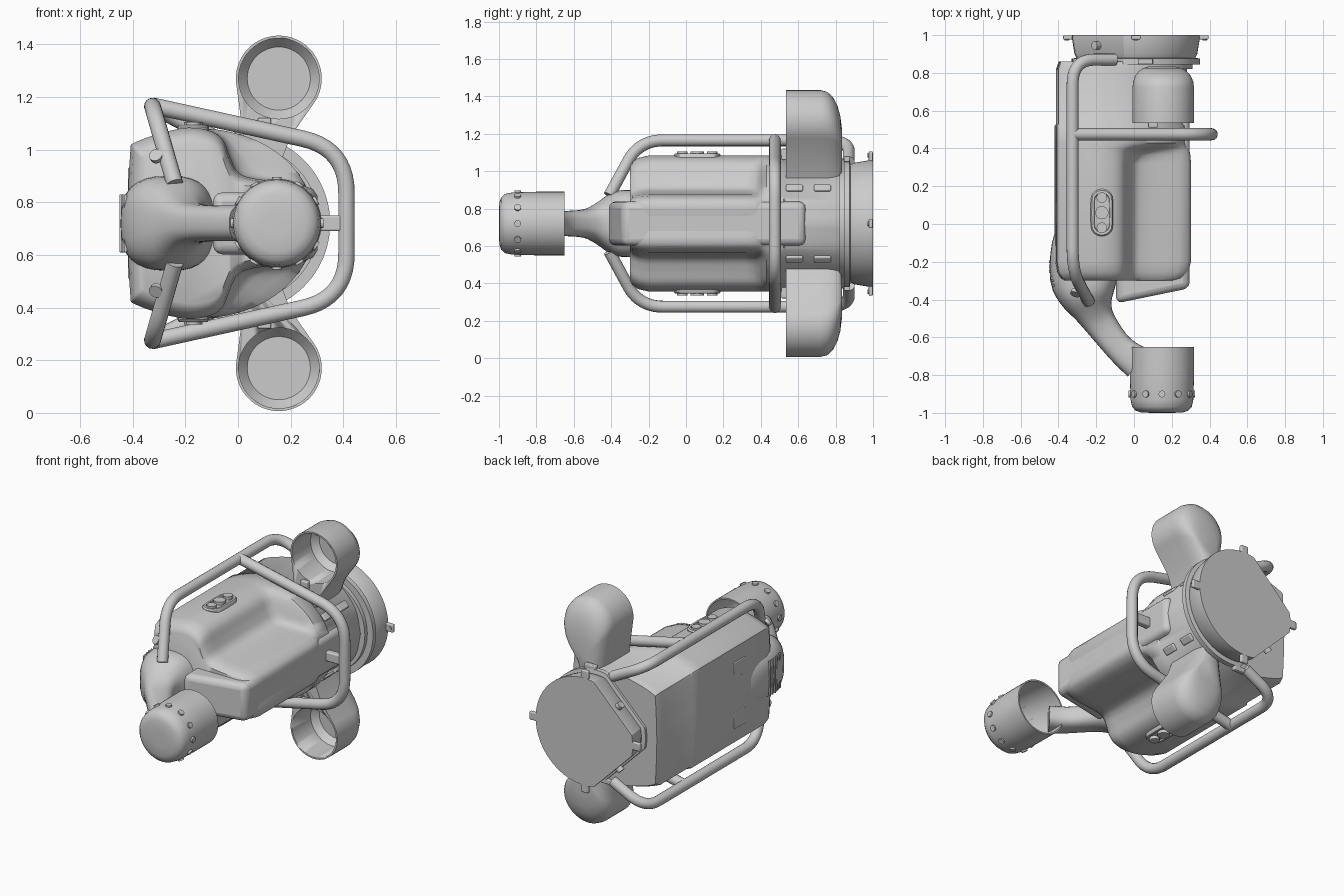
import bpy, bmesh
from math import sin, cos, pi, radians
from mathutils import Vector

if "Cube" in bpy.data.objects:
    bpy.data.objects.remove(bpy.data.objects["Cube"])

Z = 0.72  # mirror height of the whole model


def finish(ob, angle=38):
    bpy.ops.object.select_all(action='DESELECT')
    ob.select_set(True)
    bpy.context.view_layer.objects.active = ob
    bpy.ops.object.shade_smooth_by_angle(angle=radians(angle))
    return ob


def skin(name, rings, angle=38):
    """Closed surface through a list of equal-length point rings."""
    bm = bmesh.new()
    vs = [[bm.verts.new(p) for p in r] for r in rings]
    n = len(vs[0])
    for a, b in zip(vs, vs[1:]):
        for i in range(n):
            bm.faces.new((a[i], a[(i + 1) % n], b[(i + 1) % n], b[i]))
    bm.faces.new(vs[0])
    bm.faces.new(vs[-1])
    bmesh.ops.recalc_face_normals(bm, faces=bm.faces)
    me = bpy.data.meshes.new(name)
    bm.to_mesh(me)
    bm.free()
    ob = bpy.data.objects.new(name, me)
    bpy.context.collection.objects.link(ob)
    return finish(ob, angle)


def lathe(name, x, z, prof, n=48):
    return skin(name, [[(x + r * cos(2 * pi * i / n), y, z + r * sin(2 * pi * i / n))
                        for i in range(n)] for r, y in prof])


def box(name, loc, size, rot=(0, 0, 0), bevel=0.01):
    bpy.ops.mesh.primitive_cube_add(size=1, location=loc, rotation=rot)
    ob = bpy.context.object
    ob.name = name
    ob.scale = size
    bpy.ops.object.transform_apply(location=False, rotation=False)
    m = ob.modifiers.new("bevel", 'BEVEL')
    m.width, m.segments = bevel, 3
    return finish(ob)


def disc(name, loc, r, depth, axis):
    bpy.ops.mesh.primitive_cylinder_add(vertices=20, radius=r, depth=depth, location=loc)
    ob = bpy.context.object
    ob.name = name
    ob.rotation_euler = Vector(axis).to_track_quat('Z', 'Y').to_euler()
    return finish(ob)


def tube(name, pts, r, fillet):
    """Pipe along a polyline with rounded corners."""
    pts = [Vector(p) for p in pts]
    path = [pts[0]]
    for a, b, c in zip(pts, pts[1:], pts[2:]):
        p, q = b + (a - b).normalized() * fillet, b + (c - b).normalized() * fillet
        path += [p * (1 - t) ** 2 + b * 2 * t * (1 - t) + q * t * t for t in [k / 10 for k in range(11)]]
    path.append(pts[-1])
    cu = bpy.data.curves.new(name, 'CURVE')
    cu.dimensions, cu.bevel_depth, cu.bevel_resolution, cu.use_fill_caps = '3D', r, 5, True
    sp = cu.splines.new('POLY')
    sp.points.add(len(path) - 1)
    for s, p in zip(sp.points, path):
        s.co = (*p, 1)
    ob = bpy.data.objects.new(name, cu)
    bpy.context.collection.objects.link(ob)
    bpy.ops.object.select_all(action='DESELECT')
    ob.select_set(True)
    bpy.context.view_layer.objects.active = ob
    bpy.ops.object.convert(target='MESH')
    return finish(bpy.context.object)


def smooth(pts, k=4):
    """Catmull-Rom refinement of an open 2D profile."""
    p = [Vector(q) for q in pts]
    p = [2 * p[0] - p[1]] + p + [2 * p[-1] - p[-2]]
    out = []
    for a, b, c, d in zip(p, p[1:], p[2:], p[3:]):
        for j in range(k):
            t = j / k
            out.append(0.5 * (2 * b + (c - a) * t + (2 * a - 5 * b + 4 * c - d) * t * t
                              + (3 * b - a - 3 * c + d) * t ** 3))
    return out + [p[-2]]


# main body: pocketed section at the front blends into a full section behind
pocket = smooth([(-.42, 0), (-.41, .26), (-.385, .31), (-.22, .36), (-.12, .355), (-.06, .32),
                 (-.03, .25), (0, .195), (.06, .17), (.285, .13), (.29, 0)])
full = smooth([(-.42, 0), (-.41, .26), (-.385, .31), (-.22, .36), (-.12, .36), (-.02, .345),
               (.08, .31), (.16, .26), (.22, .2), (.265, .125), (.29, 0)])
rings = []
for y, s, t in [(-.3, .84, 0), (-.285, .91, 0), (-.255, .965, 0), (-.2, 1, 0), (.32, 1, 0), (.365, 1, .12),
                (.39, 1, .35), (.405, 1, .7), (.43, 1, 1), (.52, 1, 1), (.53, .975, 1), (.82, .975, 1), (.86, .93, 1)]:
    half = [a.lerp(b, t) for a, b in zip(pocket, full)]
    half = [(-.12 + (p.x + .12) * s, p.y * s) for p in half]
    loop = half + [(x, -z) for x, z in half[-2:0:-1]]
    rings.append([(x, y, Z + z) for x, z in loop])
skin("body_shell", rings, 45)

# central rib between the pockets, with slanted front end
rib = box("center_rib", (.1, .125, Z), (.39, 1.03, .235), bevel=.035)
for v in rib.data.vertices:
    if v.co.y < 0:
        v.co.y += .05 if v.co.x > 0 else -.03

# collar and arm that carries the front cup
path = [(-.27, .02, .12, .12), (-.27, -.1, .165, .17), (-.265, -.28, .18, .18), (-.245, -.38, .15, .17),
        (-.215, -.46, .105, .115), (-.175, -.53, .085, .078), (-.1, -.63, .076, .068),
        (-.04, -.69, .08, .068), (.02, -.735, .09, .068)]
dense = [v for v in smooth([Vector(p) for p in path], 3)]
rings = []
for i, p in enumerate(dense):
    d = dense[min(i + 1, len(dense) - 1)] - dense[max(i - 1, 0)]
    d = Vector((d[0], d[1])).normalized()
    ring = []
    for k in range(32):
        c, s = cos(2 * pi * k / 32), sin(2 * pi * k / 32)
        u = p[2] * abs(c) ** .75 * (1 if c > 0 else -1)
        w = p[3] * abs(s) ** .75 * (1 if s > 0 else -1)
        ring.append((p[0] - d.y * u, p[1] + d.x * u, Z + w))
    rings.append(ring)
skin("front_arm", rings, 60)

# grille slats on the collar
for i in range(6):
    box("grille_slat", (-.445 + .006 * max(0, i - 2), -.2 - .025 * i, Z), (.012, .012, .22), bevel=.003)

# front cup, open to the rear, with a ring of rivets
CX = .148
lathe("front_cup", CX, Z, [(.05, -1), (.11, -.998), (.14, -.988), (.158, -.968), (.166, -.93), (.17, -.8),
                           (.17, -.65), (.161, -.65), (.158, -.92), (.13, -.96), (.04, -.965)])
for i in range(12):
    a = 2 * pi * i / 12
    disc("cup_rivet", (CX + .167 * cos(a), -.9, Z + .167 * sin(a)), .018, .018, (cos(a), 0, sin(a)))


# rear flange: a round plate with two flats on the back side
def flange_ring(R, y):
    out = []
    for i in range(96):
        a = 2 * pi * i / 96
        r = R
        for f in (135, 225):
            c = cos(a - radians(f))
            if c > 0:
                r = min(r, R * .83 / c)
        out.append((.01 + r * cos(a), y, Z + r * sin(a)))
    return out


skin("rear_flange", [flange_ring(r, y) for r, y in [(.3, .82), (.3, .845), (.34, .845), (.34, .875),
                                                   (.315, .88), (.325, .9), (.338, .98), (.338, 1)]], 30)
for a in (0, 90, 180, 270):
    c, s = cos(radians(a)), sin(radians(a))
    box("flange_tab", (.01 + .35 * c, .988, Z + .35 * s), (.07, .022, .05), (0, -radians(a), 0), .006)
    disc("flange_bolt", (.01 + .365 * c, .985, Z + .365 * s), .012, .028, (0, 1, 0))
for s in (-1, 1):
    disc("flange_screw", (-.2, .945, Z + s * .2), .022, .03, (-1, 0, s))
    box("flange_clip", (.06 * s, .86, Z + s * .345), (.08, .03, .03), bevel=.005)

# parts mirrored above and below
for s in (1, -1):
    # side duct: teardrop outline lofted back to a dome, then hollowed
    ex, ez, er = .155, .55, .163
    outline = [(ex + er * cos(radians(a)), ez + er * sin(radians(a))) for a in range(-35, 186, 5)]
    outline += [(.02, .33), (.03, .2), (.15, .2), (.2, .33)]
    rings = []
    for y, k in [(.535, 1), (.72, 1), (.755, .975), (.785, .9), (.81, .77), (.825, .62), (.835, .4)]:
        rings.append([(.14 + (x - .14) * k, y, Z + s * (.35 + (z - .35) * k)) for x, z in outline])
    duct = skin("side_duct", rings, 45)
    cutter = lathe("duct_cutter", ex, Z + s * ez, [(.153, .5), (.153, .72), (.12, .76)])
    cutter.hide_render = True
    m = duct.modifiers.new("hollow", 'BOOLEAN')
    m.object, m.operation, m.solver = cutter, 'DIFFERENCE', 'EXACT'
    bpy.context.view_layer.objects.active = duct
    bpy.ops.object.modifier_apply(modifier="hollow")
    bpy.data.objects.remove(cutter)
    box("duct_bracket", (.1, .535, Z + s * .37), (.05, .05, .06), bevel=.006)

    # long guard rail
    tube("guard_rail", [(-.24, -.41, Z + s * .15), (-.325, -.25, Z + s * .445),
                        (-.325, .87, Z + s * .445), (-.1, .87, Z + s * .33)], .032, .13)
    disc("rail_bolt", (-.31, -.365, Z + s * .255), .026, .02, (-.3, -.8, s * .5))

    # oval latch with bosses on the shell
    rings = []
    for w, l, z in [(.06, .125, .33), (.06, .125, .366), (.054, .118, .374), (.042, .105, .374), (.04, .1, .366)]:
        ring = []
        for k in range(32):
            c, q = cos(2 * pi * k / 32), sin(2 * pi * k / 32)
            ring.append((-.17 + w * c, .06 + (l - w) * (1 if q > 0 else -1) * min(1, abs(q) * 4) + w * q, Z + s * z))
        rings.append(ring)
    skin("latch_plate", rings)
    for y, r in ((-.02, .028), (.06, .035), (.14, .028)):
        disc("latch_boss", (-.17, y, Z + s * .37), r, .03, (0, 0, 1))

    # small rear-side patches and band slots
    box("back_patch", (-.411, .06, Z + s * .16), (.014, .11, .1), bevel=.005)
    for y in (.58, .73):
        box("band_slot", (.216, y, Z + s * .19), (.02, .09, .045), (0, -s * radians(45), 0), .008)

# front hoop around the body
tube("guard_hoop", [(-.325, .475, Z + .447), (.412, .475, Z + .285),
                    (.412, .475, Z - .285), (-.325, .475, Z - .447)], .032, .17)
box("hoop_mount", (.34, .475, Z), (.14, .04, .06), bevel=.008)
